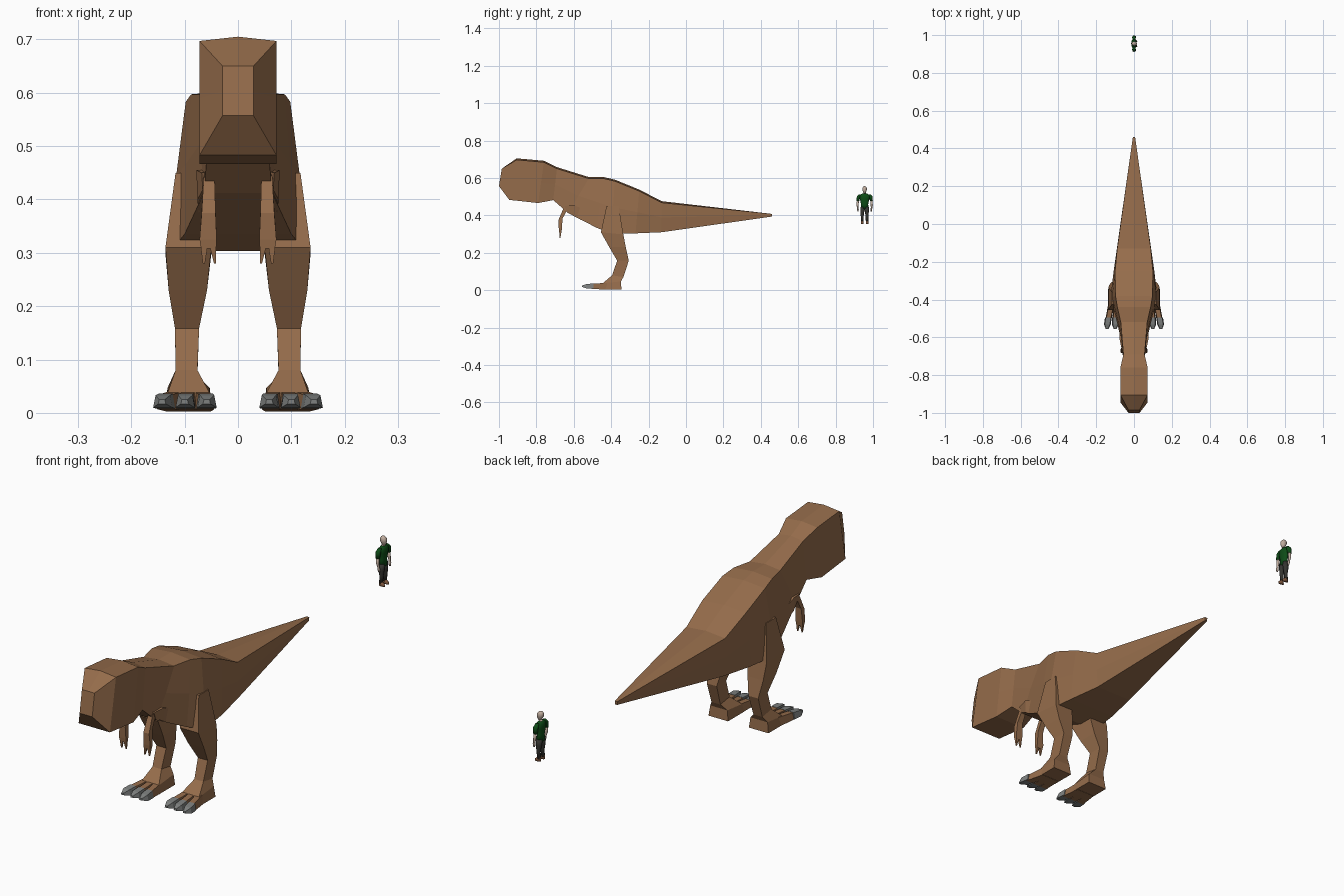
import bpy, bmesh, math
from mathutils import Vector


def mat(name, r, g, b):
    m = bpy.data.materials.new(name)
    m.diffuse_color = (r, g, b, 1)
    return m


HIDE = mat("brown hide", 0.30, 0.15, 0.07)
CLAW = mat("claw grey", 0.21, 0.22, 0.215)
SKIN = mat("pale skin", 0.52, 0.41, 0.34)
SHIRT = mat("green shirt", 0.004, 0.07, 0.008)
CLOTH = mat("dark trousers", 0.035, 0.035, 0.03)
SHOE = mat("brown shoes", 0.22, 0.10, 0.05)


def loft(name, rings, material, mirror=False, smooth=False):
    """Skin a list of equal-length point rings, capped at both ends."""
    bm = bmesh.new()
    vs = [[bm.verts.new(p) for p in ring] for ring in rings]
    n = len(vs[0])
    for a, b in zip(vs, vs[1:]):
        for i in range(n):
            j = (i + 1) % n
            bm.faces.new((a[i], a[j], b[j], b[i]))
    bm.faces.new(vs[0])
    bm.faces.new(vs[-1])
    bmesh.ops.recalc_face_normals(bm, faces=bm.faces)
    me = bpy.data.meshes.new(name)
    bm.to_mesh(me)
    bm.free()
    me.materials.append(material)
    ob = bpy.data.objects.new(name, me)
    bpy.context.collection.objects.link(ob)
    if mirror:
        ob.modifiers.new("mirror", 'MIRROR')
    if smooth:
        for p in me.polygons:
            p.use_smooth = True
    return ob


def box_z(x0, x1, y0, y1, z, dz=0.0):
    """Rectangular ring across z; dz lifts its back edge."""
    return [(x0, y0, z), (x1, y0, z), (x1, y1, z + dz), (x0, y1, z + dz)]


def box_y(x, w, y, z0, z1, top=0.75):
    """Trapezoid ring across y, narrower on top."""
    return [(x - w, y, z0), (x + w, y, z0), (x + w * top, y, z1), (x - w * top, y, z1)]


# Head, neck, trunk and tail: top y, z, half-width, then bottom y, z, half-width
stations = [
    (-0.985, 0.650, 0.029, -1.000, 0.557, 0.029),
    (-0.905, 0.697, 0.072, -0.945, 0.483, 0.072),
    (-0.760, 0.684, 0.072, -0.790, 0.466, 0.072),
    (-0.690, 0.650, 0.056, -0.710, 0.482, 0.058),
    (-0.520, 0.597, 0.070, -0.630, 0.412, 0.064),
    (-0.440, 0.597, 0.088, -0.480, 0.335, 0.100),
    (-0.380, 0.583, 0.098, -0.400, 0.303, 0.126),
    (-0.250, 0.530, 0.100, -0.270, 0.304, 0.110),
    (-0.130, 0.468, 0.089, -0.130, 0.310, 0.084),
    (0.460, 0.408, 0.006, 0.460, 0.394, 0.005),
]
rings = []
for i, (yt, zt, wt, yb, zb, wb) in enumerate(stations):
    roof = 0 if i in (0, 9) else 0.008
    ym, zm = (yt + yb) / 2, (zt + zb) / 2
    wm = (wt + wb) / 2 + (0.004 if 3 < i < 9 else 0)
    rings.append([(0, yt, zt + roof), (wt, yt, zt), (wm, ym, zm), (wb, yb, zb),
                  (-wb, yb, zb), (-wm, ym, zm), (-wt, yt, zt)])
loft("body", rings, HIDE)

# Legs, thigh to sole
loft("leg", [
    box_z(0.075, 0.117, -0.425, -0.36, 0.45),
    box_z(0.050, 0.136, -0.455, -0.335, 0.31, -0.012),
    box_z(0.058, 0.130, -0.410, -0.322, 0.23),
    box_z(0.073, 0.118, -0.368, -0.306, 0.158),
    box_z(0.076, 0.117, -0.395, -0.335, 0.08, -0.01),
    box_z(0.053, 0.132, -0.445, -0.348, 0.037, 0.01),
    box_z(0.048, 0.138, -0.450, -0.345, 0.004),
], HIDE, mirror=True)

# Three toes with grey claws on each foot
for i, (x0, x1) in enumerate([(0.068, 0.058), (0.093, 0.099), (0.119, 0.141)]):
    loft(f"toe_{i}", [
        box_y(x0, 0.017, -0.42, 0.003, 0.040),
        box_y(x0 * 0.25 + x1 * 0.75, 0.016, -0.505, 0.007, 0.034),
    ], HIDE, mirror=True)
    xm = x0 * 0.25 + x1 * 0.75
    loft(f"claw_{i}", [
        box_y(xm, 0.018, -0.495, 0.008, 0.036),
        box_y(x1, 0.018, -0.532, 0.010, 0.033),
        box_y(x1 * 1.01, 0.007, -0.556, 0.017, 0.025),
    ], CLAW, mirror=True)

# Small arms with two fingers
loft("upper_arm", [
    [(0.050, -0.53, 0.425), (0.074, -0.53, 0.425), (0.074, -0.56, 0.375), (0.050, -0.56, 0.395)],
    [(0.048, -0.60, 0.455), (0.078, -0.60, 0.455), (0.076, -0.60, 0.400), (0.046, -0.60, 0.405)],
    [(0.044, -0.65, 0.455), (0.068, -0.65, 0.450), (0.066, -0.635, 0.418), (0.044, -0.635, 0.418)],
], HIDE, mirror=True)
loft("forearm", [
    box_z(0.044, 0.064, -0.652, -0.628, 0.445),
    box_z(0.042, 0.068, -0.682, -0.660, 0.375, 0.008),
    box_z(0.040, 0.072, -0.680, -0.664, 0.325),
    box_z(0.041, 0.069, -0.678, -0.666, 0.308),
], HIDE, mirror=True)
for i, (a, b, tip) in enumerate([(0.041, 0.053, 0.043), (0.057, 0.070, 0.064)]):
    loft(f"finger_{i}", [
        box_z(a, b, -0.678, -0.666, 0.312),
        box_z(tip - 0.002, tip + 0.002, -0.675, -0.671, 0.280),
    ], HIDE, mirror=True)


# Scale person standing behind, facing +x: stacked oval rings (x, y, z, rx, ry)
def tube(name, rows, material, n=10):
    loft(name, [[(x + rx * math.cos(k * math.tau / n),
                  0.955 + y + ry * math.sin(k * math.tau / n), z)
                 for k in range(n)] for x, y, z, rx, ry in rows], material, smooth=True)


tube("person_head", [(0.002, 0, 0.518, 0.006, 0.006), (0.004, 0, 0.524, 0.009, 0.008),
                     (0.002, 0, 0.535, 0.014, 0.012), (0.001, 0, 0.546, 0.014, 0.012),
                     (0, 0, 0.553, 0.009, 0.008), (0, 0, 0.556, 0.003, 0.003)], SKIN)
tube("person_neck", [(0, 0, 0.508, 0.008, 0.008), (0, 0, 0.522, 0.007, 0.007)], SKIN)
tube("person_torso", [(0, 0, 0.436, 0.014, 0.023), (0, 0, 0.460, 0.012, 0.020),
                      (0, 0, 0.490, 0.015, 0.027), (0, 0, 0.507, 0.013, 0.031),
                      (0, 0, 0.517, 0.007, 0.013)], SHIRT)
for side, s in (("left", 1), ("right", -1)):
    tube(f"person_{side}_sleeve", [(0, s * 0.024, 0.513, 0.007, 0.007),
                                   (0, s * 0.032, 0.502, 0.010, 0.010),
                                   (0, s * 0.036, 0.477, 0.009, 0.008)], SHIRT)
    tube(f"person_{side}_arm", [(0, s * 0.036, 0.480, 0.006, 0.006),
                                (0.001, s * 0.038, 0.455, 0.006, 0.006),
                                (0.004, s * 0.037, 0.440, 0.004, 0.004),
                                (0.005, s * 0.036, 0.432, 0.006, 0.005),
                                (0.006, s * 0.035, 0.420, 0.004, 0.003)], SKIN)
    tube(f"person_{side}_leg", [(0, s * 0.010, 0.445, 0.013, 0.013),
                                (0, s * 0.012, 0.420, 0.012, 0.011),
                                (0.001, s * 0.013, 0.395, 0.008, 0.008),
                                (-0.001, s * 0.013, 0.364, 0.007, 0.007)], CLOTH)
    tube(f"person_{side}_shoe", [(0.004, s * 0.013, 0.354, 0.014, 0.007),
                                 (0.004, s * 0.013, 0.360, 0.013, 0.007),
                                 (-0.001, s * 0.013, 0.370, 0.007, 0.007)], SHOE)
